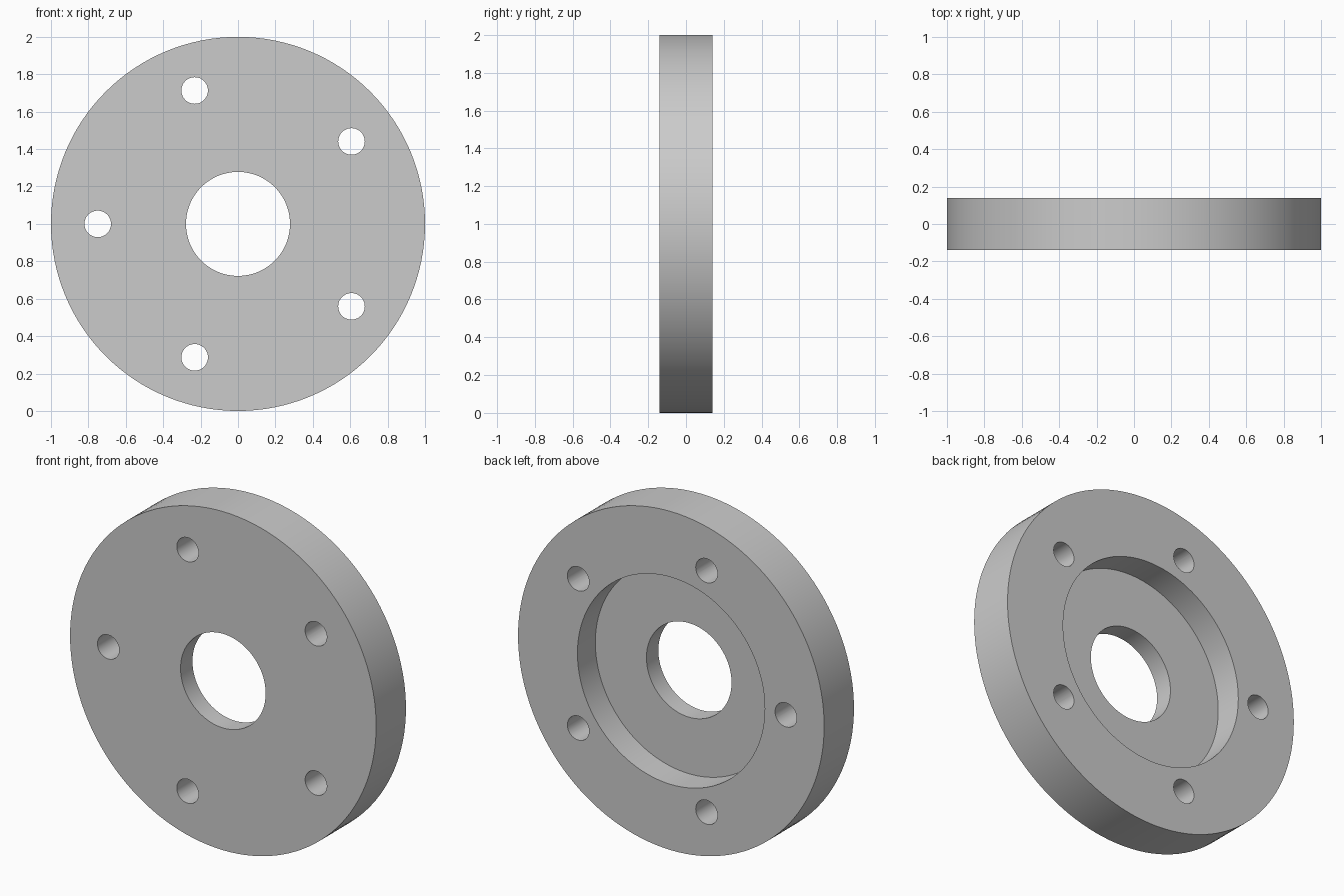
import bpy
import bmesh
from math import cos, sin, tau, radians
from mathutils import Matrix, Vector

default = bpy.data.objects.get("Cube")
if default:
    bpy.data.objects.remove(default, do_unlink=True)

RADIUS, HALF = 1.0, 0.139
BORE, RECESS = 0.278, 0.612
RECESS_FLOOR = -0.028
BOLT_CIRCLE, BOLT_RADIUS, BOLTS = 0.75, 0.071, 5
CENTRE = Vector((0, 0, RADIUS))

grey = bpy.data.materials.new("plain_grey")
grey.use_nodes = True
colour = (0.6, 0.6, 0.6, 1)
grey.diffuse_color = colour
grey.node_tree.nodes["Principled BSDF"].inputs["Base Color"].default_value = colour


def make_object(name, bm):
    bmesh.ops.recalc_face_normals(bm, faces=bm.faces)
    mesh = bpy.data.meshes.new(name)
    bm.to_mesh(mesh)
    bm.free()
    mesh.materials.append(grey)
    obj = bpy.data.objects.new(name, mesh)
    bpy.context.collection.objects.link(obj)
    return obj


def lathe(name, profile, segments):
    """Revolve a closed (radius, y) profile about the y axis."""
    bm = bmesh.new()
    rings = [[bm.verts.new(CENTRE + Vector((r * cos(tau * i / segments), y, r * sin(tau * i / segments))))
              for i in range(segments)] for r, y in profile]
    for a, b in zip(rings, rings[1:] + rings[:1]):
        for i in range(segments):
            j = (i + 1) % segments
            bm.faces.new((a[i], a[j], b[j], b[i]))
    return make_object(name, bm)


# Disc with central bore and a round recess in the back
disc = lathe("flange_disc", [(BORE, -HALF), (RADIUS, -HALF), (RADIUS, HALF),
                             (RECESS, HALF), (RECESS, RECESS_FLOOR), (BORE, RECESS_FLOOR)], 128)

# Bolt hole cutters, the first one on the -x side
bm = bmesh.new()
for k in range(BOLTS):
    angle = tau * (0.5 + k / BOLTS)
    place = CENTRE + BOLT_CIRCLE * Vector((cos(angle), 0, sin(angle)))
    bmesh.ops.create_cone(bm, cap_ends=True, segments=48, radius1=BOLT_RADIUS, radius2=BOLT_RADIUS,
                          depth=4 * HALF,
                          matrix=Matrix.Translation(place) @ Matrix.Rotation(radians(90), 4, "X"))
cutter = make_object("bolt_hole_cutter", bm)
cutter.hide_render = True

# Drill the bolt holes
drill = disc.modifiers.new("bolt_holes", "BOOLEAN")
drill.operation = "DIFFERENCE"
drill.solver = "EXACT"
drill.object = cutter
bpy.ops.object.select_all(action="DESELECT")
bpy.context.view_layer.objects.active = disc
disc.select_set(True)
bpy.ops.object.modifier_apply(modifier=drill.name)
bpy.data.objects.remove(cutter, do_unlink=True)

# Smooth walls, sharp rims
bpy.ops.object.shade_smooth_by_angle(angle=radians(30))
